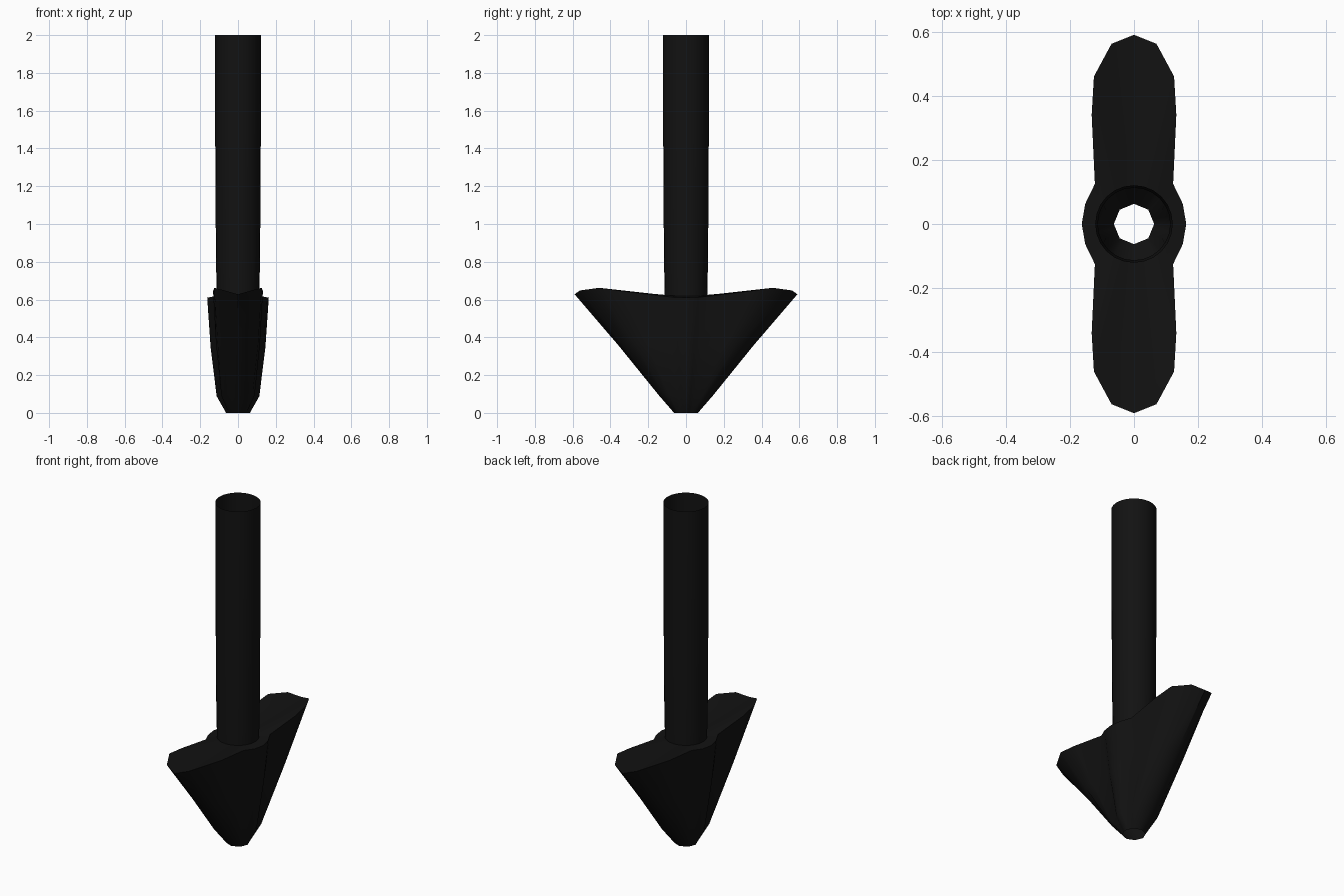
import bpy, bmesh, math

if "Cube" in bpy.data.objects:
    bpy.data.objects.remove(bpy.data.objects["Cube"])

black = bpy.data.materials.new("black")
black.diffuse_color = (0.006, 0.006, 0.006, 1)
black.use_nodes = True
black.node_tree.nodes["Principled BSDF"].inputs["Base Color"].default_value = black.diffuse_color

N = 24


def circle(r, z, n=N):
    return [(r * math.cos(2 * math.pi * i / n), r * math.sin(2 * math.pi * i / n), z) for i in range(n)]


def octagon(r, z):
    # 24 points lying on the edges of an 8-sided opening
    c, pts = circle(r, z, 8), []
    for i in range(8):
        a, b = c[i], c[(i + 1) % 8]
        pts += [tuple(a[k] + (b[k] - a[k]) * t / 3 for k in range(3)) for t in range(3)]
    return pts


def full_ring(quarter):
    # mirror one quadrant (+x to +y) into a closed 24-point ring
    half = quarter + [(-x, y, z) for x, y, z in quarter[-2::-1]]
    return half + [(x, -y, z) for x, y, z in half[-2:0:-1]]


def blend(a, b, sx, sy, z):
    # ring between a and b with its own x, y and height progress
    return [(p[0] + (q[0] - p[0]) * sx, p[1] + (q[1] - p[1]) * sy,
             p[2] + (q[2] - p[2]) * z) for p, q in zip(a, b)]


def loft(name, rings):
    bm = bmesh.new()
    vs = [[bm.verts.new(p) for p in ring] for ring in rings]
    for a, b in zip(vs, vs[1:]):
        for i in range(N):
            j = (i + 1) % N
            bm.faces.new((a[i], a[j], b[j], b[i]))
    mesh = bpy.data.meshes.new(name)
    bm.to_mesh(mesh)
    bm.free()
    ob = bpy.data.objects.new(name, mesh)
    bpy.context.collection.objects.link(ob)
    mesh.materials.append(black)
    bpy.ops.object.select_all(action='DESELECT')
    ob.select_set(True)
    bpy.context.view_layer.objects.active = ob
    bpy.ops.object.shade_smooth_by_angle(angle=math.radians(40))
    return ob


# winged head: open octagonal tip flaring up to two barbs, then in to the shaft
rim = full_ring([(0.163, 0, 0.61), (0.152, 0.063, 0.612), (0.122, 0.125, 0.618),
                 (0.132, 0.34, 0.645), (0.125, 0.46, 0.662), (0.07, 0.562, 0.648),
                 (0, 0.59, 0.628)])
tip = octagon(0.063, 0)
loft("winged_head", [tip,
                     blend(tip, rim, 0.5, 0.15, 0.145),
                     blend(tip, rim, 0.82, 0.56, 0.57),
                     rim,
                     circle(0.113, 0.62)])

# hollow shaft, narrowing slightly toward the head
loft("shaft", [circle(0.113, 0.62), circle(0.117, 0.85),
               circle(0.121, 1.5), circle(0.121, 2.0)])
